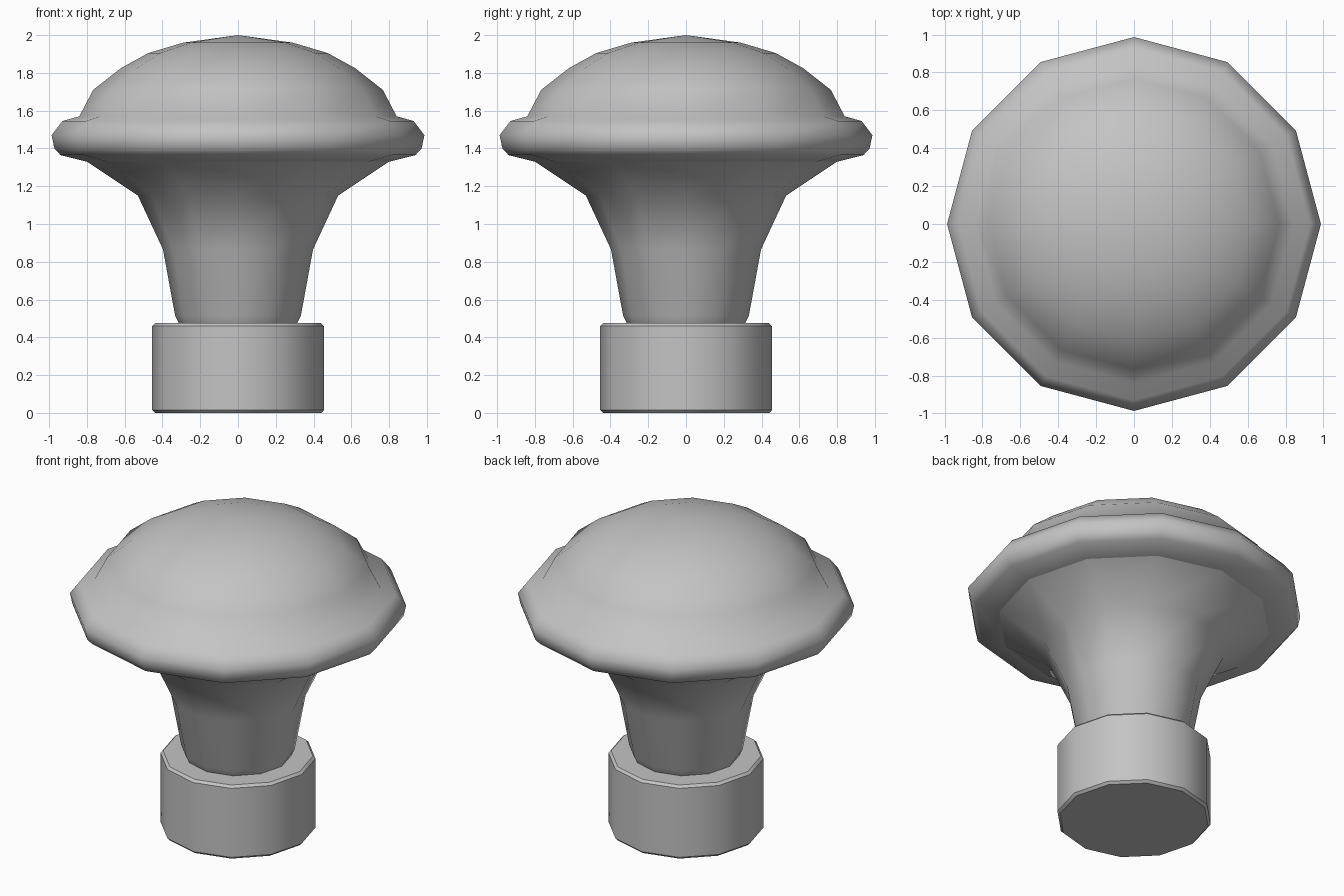
import bpy, bmesh, math

if "Cube" in bpy.data.objects:
    bpy.data.objects.remove(bpy.data.objects["Cube"], do_unlink=True)

SIDES = 12

grey = bpy.data.materials.new("plain grey")
grey.use_nodes = True
colour = (0.55, 0.55, 0.55, 1)
grey.diffuse_color = colour
grey.node_tree.nodes["Principled BSDF"].inputs["Base Color"].default_value = colour


def lathe(name, profile, sharp_rings=()):
    """Turn (radius, z) points, listed bottom to top, into a 12-sided solid."""
    bm = bmesh.new()
    rings = []
    for r, z in profile:
        if r == 0:
            rings.append([bm.verts.new((0, 0, z))] * SIDES)
        else:
            rings.append([bm.verts.new((r * math.cos(math.tau * i / SIDES),
                                        r * math.sin(math.tau * i / SIDES), z))
                          for i in range(SIDES)])
    for low, high in zip(rings, rings[1:]):
        for i in range(SIDES):
            j = (i + 1) % SIDES
            corners = dict.fromkeys((low[i], low[j], high[j], high[i]))
            bm.faces.new(list(corners))
    # Close open ends
    if profile[0][0] > 0:
        bm.faces.new(rings[0][::-1])
    if profile[-1][0] > 0:
        bm.faces.new(rings[-1])
    bmesh.ops.recalc_face_normals(bm, faces=bm.faces)
    for face in bm.faces:
        face.smooth = True
    # Crisp creases around chosen rings
    for k in sharp_rings:
        for i in range(SIDES):
            edge = bm.edges.get((rings[k][i], rings[k][(i + 1) % SIDES]))
            edge.smooth = False
    mesh = bpy.data.meshes.new(name)
    bm.to_mesh(mesh)
    bm.free()
    mesh.materials.append(grey)
    obj = bpy.data.objects.new(name, mesh)
    bpy.context.collection.objects.link(obj)
    return obj


# Mounting collar with small chamfers
lathe("base_collar",
      [(0.44, 0), (0.455, 0.015), (0.455, 0.46), (0.44, 0.475)],
      sharp_rings=(0, 1, 2, 3))

# Flared neck, rolled rim and domed cap in one turned piece
lathe("knob_body",
      [(0.31, 0.47), (0.333, 0.515), (0.397, 0.865), (0.53, 1.15), (0.80, 1.33),
       (0.94, 1.365), (0.972, 1.40), (0.987, 1.47), (0.93, 1.545), (0.84, 1.57),
       (0.767, 1.71), (0.62, 1.825), (0.475, 1.905), (0.29, 1.96), (0, 2.0)],
      sharp_rings=(0, 4))
